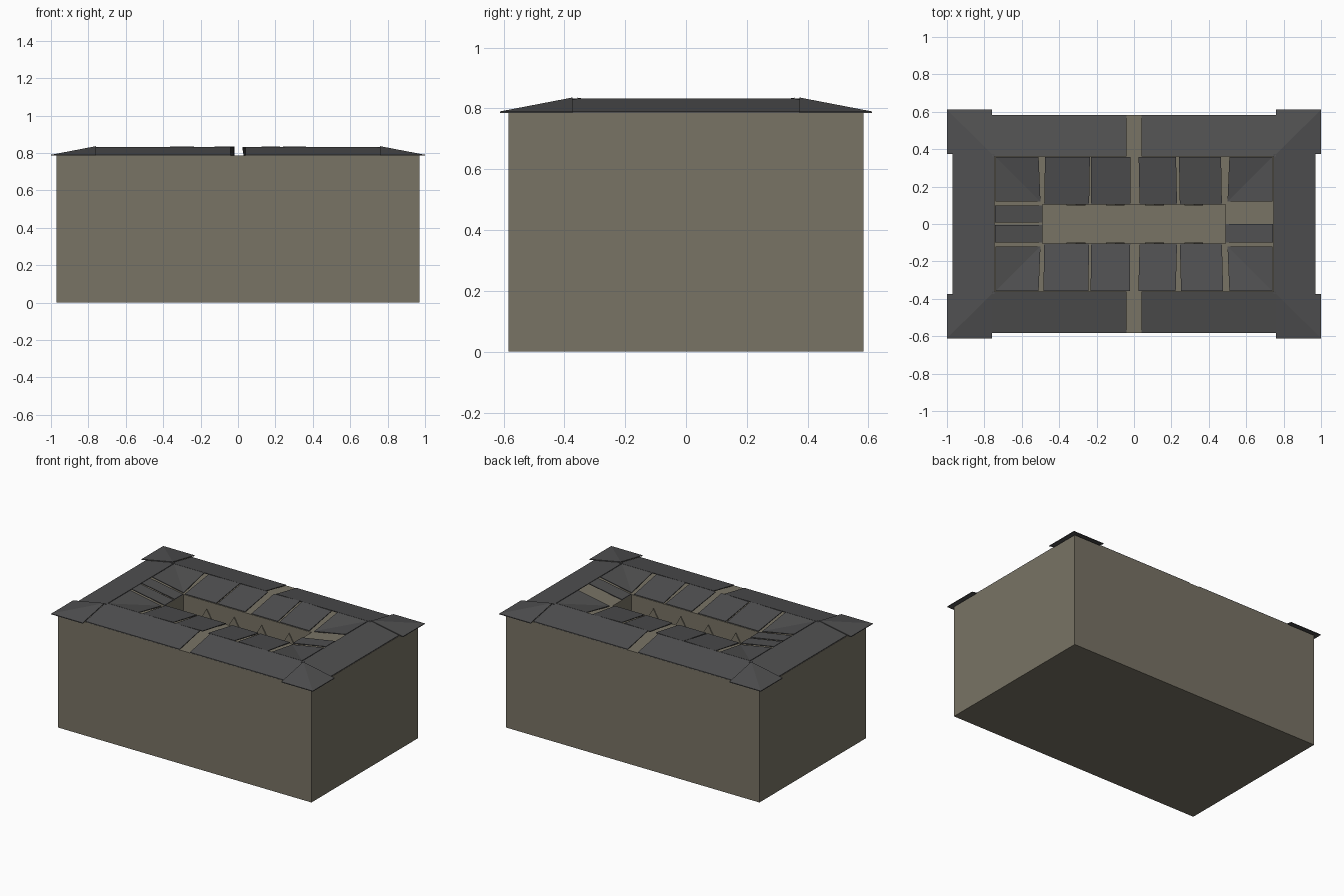
import bpy, random
from mathutils import Vector

if "Cube" in bpy.data.objects:
    bpy.data.objects.remove(bpy.data.objects["Cube"])

random.seed(4)


def material(name, rgb):
    m = bpy.data.materials.new(name)
    m.diffuse_color = (*rgb, 1)
    m.use_nodes = True
    m.node_tree.nodes["Principled BSDF"].inputs["Base Color"].default_value = m.diffuse_color
    return m


STONE = material("drab stone", (0.19, 0.172, 0.13))
SLATE = material("dark slate", (0.08, 0.08, 0.082))


def add_mesh(name, verts, faces, mat):
    me = bpy.data.meshes.new(name)
    me.from_pydata(verts, [], faces)
    me.materials.append(mat)
    ob = bpy.data.objects.new(name, me)
    bpy.context.collection.objects.link(ob)
    return ob


def slab(name, top, faces, mat=SLATE, drop=(0, 0, -0.005)):
    """Thin sheet: top faces, offset copy and closed rim (top = outline loop)."""
    n = len(top)
    d = Vector(drop)
    verts = [Vector(p) for p in top] + [Vector(p) + d for p in top]
    fs = list(faces) + [[i + n for i in reversed(f)] for f in faces]
    fs += [[i, i + n, (i + 1) % n + n, (i + 1) % n] for i in range(n)]
    ob = add_mesh(name, verts, fs, mat)
    import bmesh
    bm = bmesh.new()
    bm.from_mesh(ob.data)
    bmesh.ops.recalc_face_normals(bm, faces=bm.faces)
    bm.to_mesh(ob.data)
    bm.free()
    return ob


QUAD = [[0, 1, 2, 3]]
HIP = [[0, 1, 2], [0, 2, 3]]
RIDGE, EAVE = 0.833, 0.79


# walls: a block with a narrow courtyard sunk through it
def ring(x, y, z):
    return [(-x, -y, z), (x, -y, z), (x, y, z), (-x, y, z)]


loops = [ring(0.97, 0.583, 0), ring(0.97, 0.583, 0.785),
         ring(0.49, 0.105, 0.785), ring(0.49, 0.105, 0.01)]
verts = [v for r in loops for v in r]
faces = [[3, 2, 1, 0], [12, 13, 14, 15]]
for k in range(3):
    for i in range(4):
        j = (i + 1) % 4
        faces.append([4 * k + i, 4 * k + j, 4 * k + 4 + j, 4 * k + 4 + i])
add_mesh("walls", verts, faces, STONE)

for sx in (-1, 1):
    # outer roof slope on the short ends
    slab("end_roof", [(sx * 0.745, -0.375, RIDGE), (sx * 0.968, -0.375, EAVE),
                      (sx * 0.968, 0.375, EAVE), (sx * 0.745, 0.375, RIDGE)], QUAD)
    for sy in (-1, 1):
        # outer roof slope on the long sides, split in the middle
        slab("side_roof", [(sx * 0.04, sy * 0.36, RIDGE), (sx * 0.76, sy * 0.36, RIDGE),
                           (sx * 0.76, sy * 0.582, EAVE), (sx * 0.04, sy * 0.582, EAVE)], QUAD)
        # overhanging hipped corner
        slab("hip_corner", [(sx * 0.76, sy * 0.373, 0.836), (sx * 0.76, sy * 0.612, EAVE),
                            (sx, sy * 0.612, EAVE), (sx, sy * 0.373, EAVE)], HIP)
        # inner valley corner, sloping to the courtyard
        slab("valley_corner", [(sx * 0.74, sy * 0.358, RIDGE), (sx * 0.51, sy * 0.358, RIDGE),
                               (sx * 0.5, sy * 0.12, EAVE), (sx * 0.74, sy * 0.12, RIDGE)], HIP)

# inner roof tiles along the courtyard, slightly askew
for sy in (-1, 1):
    for x0, x1 in ((-0.48, -0.24), (-0.23, -0.02), (0.03, 0.23), (0.245, 0.47)):
        a, b = random.uniform(-0.008, 0.008), random.uniform(-0.003, 0.003)
        slab("inner_tile", [(x0 + a, sy * 0.357, RIDGE + b), (x1 + a, sy * 0.357, RIDGE - b),
                            (x1, sy * 0.105, EAVE + 0.002), (x0, sy * 0.105, EAVE + 0.002)], QUAD)

# inner tiles at the ends (one is missing on the right)
for sx, y0, y1 in ((-1, -0.1, -0.005), (-1, 0.008, 0.1), (1, -0.1, 0.0)):
    slab("end_tile", [(sx * 0.742, y0, RIDGE), (sx * 0.742, y1, RIDGE),
                      (sx * 0.49, y1, EAVE), (sx * 0.49, y0, EAVE)], QUAD)

# pointed gables on the courtyard walls
for sy in (-1, 1):
    for x in (-0.31, -0.1, 0.11, 0.32):
        slab("courtyard_gable", [(x - 0.05, sy * 0.098, 0.65), (x + 0.05, sy * 0.098, 0.65),
                                 (x, sy * 0.098, 0.735)], [[0, 1, 2]], STONE, (0, sy * 0.006, 0))
